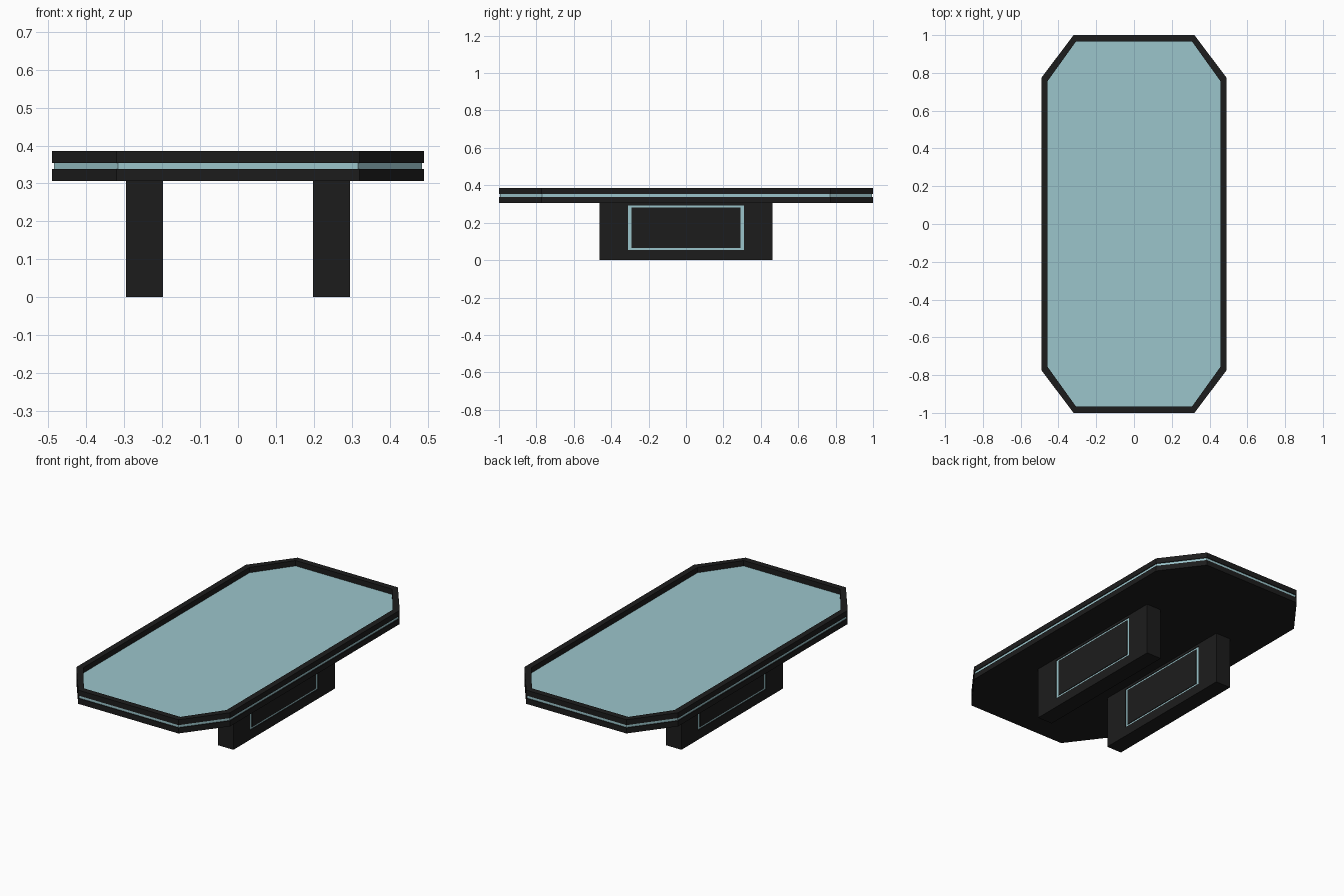
import bpy, bmesh
from mathutils import Matrix

if "Cube" in bpy.data.objects:
    bpy.data.objects.remove(bpy.data.objects["Cube"])


def material(name, color):
    m = bpy.data.materials.new(name)
    m.diffuse_color = (*color, 1)
    m.use_nodes = True
    m.node_tree.nodes["Principled BSDF"].inputs["Base Color"].default_value = m.diffuse_color
    return m


BLACK = material("black_lacquer", (0.012, 0.012, 0.012))
TEAL = material("teal_glass", (0.33, 0.56, 0.60))


def octagon(hx, hy, cx, cy):
    """Chamfered rectangle: half sizes and where the chamfers start."""
    return [(cx, -hy), (hx, -cy), (hx, cy), (cx, hy),
            (-cx, hy), (-hx, cy), (-hx, -cy), (-cx, -hy)]


def rect(y0, y1, z0, z1):
    return [(y0, z0), (y1, z0), (y1, z1), (y0, z1)]


def prism(name, outer, lo, hi, mat, inner=None, along_x=False):
    """Extrude a profile from lo to hi, optionally with a hole of equal point count."""
    bm = bmesh.new()
    n = len(outer)

    def loop(pts, h):
        return [bm.verts.new((a, b, h)) for a, b in pts]

    ob, ot = loop(outer, lo), loop(outer, hi)
    if inner:
        ib, it = loop(inner, lo), loop(inner, hi)
    else:
        bm.faces.new(ot)
        bm.faces.new(ob[::-1])
    for i in range(n):
        j = (i + 1) % n
        bm.faces.new((ob[i], ob[j], ot[j], ot[i]))
        if inner:
            bm.faces.new((ib[j], ib[i], it[i], it[j]))
            bm.faces.new((ot[i], ot[j], it[j], it[i]))
            bm.faces.new((ob[j], ob[i], ib[i], ib[j]))
    if along_x:  # profile (y, z), extrusion along x
        bm.transform(Matrix(((0, 0, 1, 0), (1, 0, 0, 0), (0, 1, 0, 0), (0, 0, 0, 1))))
    bmesh.ops.recalc_face_normals(bm, faces=bm.faces)
    me = bpy.data.meshes.new(name)
    bm.to_mesh(me)
    bm.free()
    me.materials.append(mat)
    ob = bpy.data.objects.new(name, me)
    bpy.context.collection.objects.link(ob)
    return ob


# Tabletop: base slab, glass sheet, raised rim
outline = octagon(0.491, 1.0, 0.32, 0.773)
prism("tabletop_base", outline, 0.306, 0.338, BLACK)
prism("glass_sheet", octagon(0.486, 0.995, 0.317, 0.77), 0.338, 0.354, TEAL)
prism("tabletop_rim", outline, 0.354, 0.385, BLACK,
      inner=octagon(0.457, 0.965, 0.308, 0.757))

# Legs: slab with a teal inlay line framing a panel on both faces
slab = rect(-0.463, 0.463, 0.0, 0.306)
inlay = rect(-0.31, 0.31, 0.055, 0.292)
panel = rect(-0.291, 0.291, 0.066, 0.281)
RECESS = 0.004
for side, x0, x1 in (("left", -0.295, -0.198), ("right", 0.198, 0.295)):
    prism(side + "_leg", slab, x0, x1, BLACK, inner=inlay, along_x=True)
    prism(side + "_leg_inlay", inlay, x0 + RECESS, x1 - RECESS, TEAL,
          inner=panel, along_x=True)
    prism(side + "_leg_panel", panel, x0, x1, BLACK, along_x=True)
